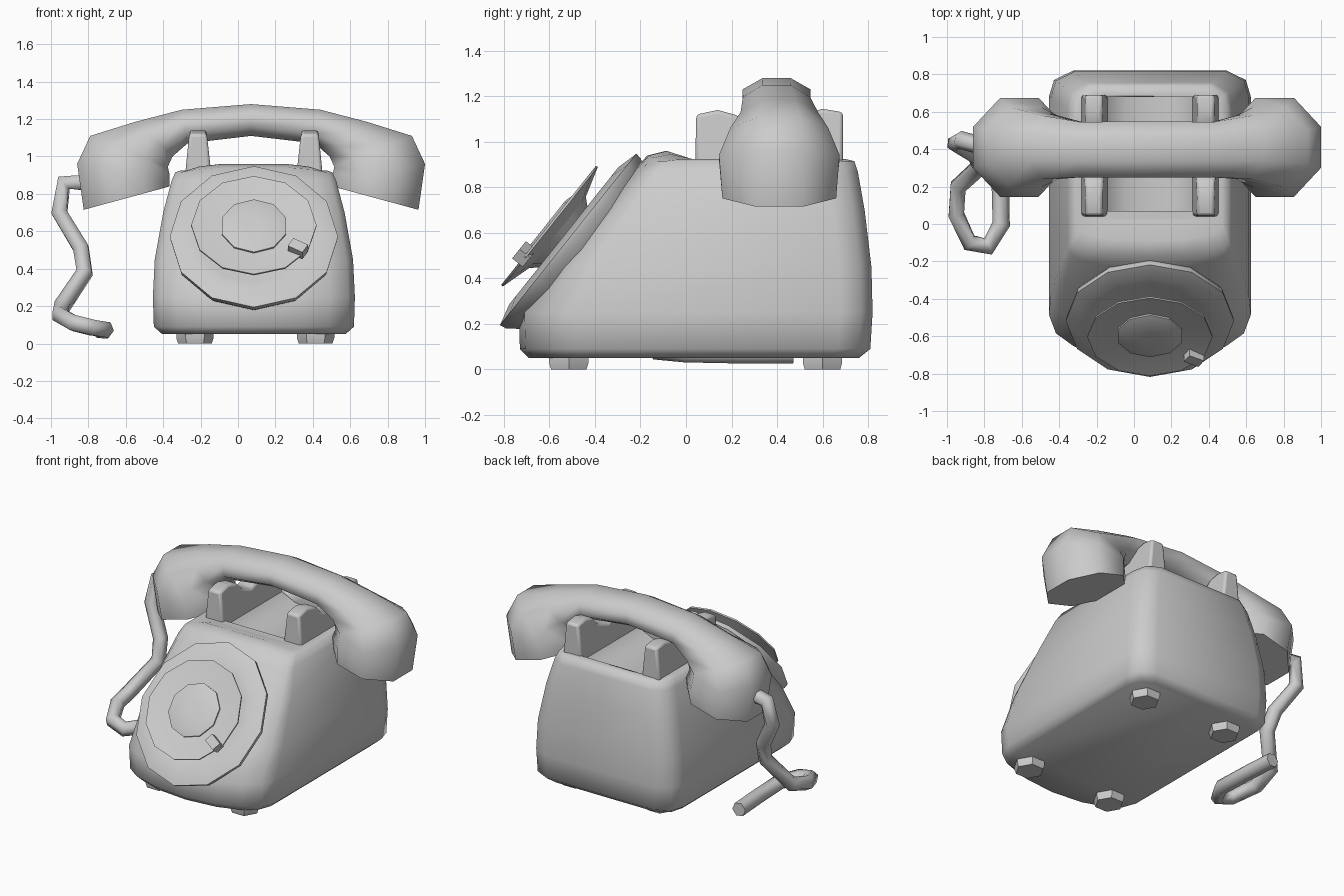
import bpy, bmesh, math
from mathutils import Vector, Matrix

if "Cube" in bpy.data.objects:
    bpy.data.objects.remove(bpy.data.objects["Cube"])

CX = 0.085                      # centre line of the body
TILT = math.radians(51.5)       # lean of the dial


def make(name, bm, angle=40):
    bmesh.ops.recalc_face_normals(bm, faces=bm.faces)
    mesh = bpy.data.meshes.new(name)
    bm.to_mesh(mesh)
    bm.free()
    ob = bpy.data.objects.new(name, mesh)
    bpy.context.collection.objects.link(ob)
    bpy.ops.object.select_all(action='DESELECT')
    ob.select_set(True)
    bpy.context.view_layer.objects.active = ob
    if angle:
        bpy.ops.object.shade_smooth_by_angle(angle=math.radians(angle))
    return ob


def loft(name, rings, angle=40, matrix=None):
    """Skin a list of equal-length closed rings and cap both ends."""
    bm = bmesh.new()
    vs = [[bm.verts.new(p) for p in r] for r in rings]
    n = len(rings[0])
    for a, b in zip(vs, vs[1:]):
        for i in range(n):
            j = (i + 1) % n
            bm.faces.new((a[i], a[j], b[j], b[i]))
    bm.faces.new(vs[0])
    bm.faces.new(vs[-1])
    if matrix:
        bm.transform(matrix)
    return make(name, bm, angle)


def turned(name, profile, sides, matrix, angle=30, sy=1.0):
    """Lathe a (radius, height) profile about local z."""
    rings = []
    for r, h in profile:
        ang = [2 * math.pi * i / sides - math.pi / 2 for i in range(sides)]
        rings.append([(r * math.cos(t), sy * r * math.sin(t), h) for t in ang])
    return loft(name, rings, angle, matrix)


# Body: stacked plan outlines, leaning back at the front
def body_ring(z, hw, yf, yb, bow, lift=0.0):
    half = [(0, yf, lift), (0.45 * hw, yf + 0.025 * bow, lift),
            (0.75 * hw, yf + 0.08 * bow, lift * 0.6), (0.93 * hw, yf + 0.15 * bow, 0),
            (hw, yf + 0.25 * bow, 0), (hw, yb - 0.14, 0),
            (0.95 * hw, yb - 0.05, 0), (0.76 * hw, yb, 0), (0, yb, 0)]
    right = [(CX + x, y, z + l) for x, y, l in half]
    left = [(CX - x, y, z + l) for x, y, l in half[-2:0:-1]]
    return right + left


body = loft("body", [
    body_ring(0.05, 0.49, -0.69, 0.76, 0.9),
    body_ring(0.09, 0.535, -0.73, 0.81, 1.0),
    body_ring(0.25, 0.54, -0.735, 0.82, 1.0),
    body_ring(0.45, 0.53, -0.60, 0.815, 0.85),
    body_ring(0.70, 0.485, -0.385, 0.785, 0.6),
    body_ring(0.87, 0.44, -0.235, 0.755, 0.4),
    body_ring(0.915, 0.42, -0.17, 0.74, 0.3, 0.025),
    body_ring(0.925, 0.39, -0.09, 0.70, 0.3, 0.035),
    body_ring(0.925, 0.37, 0.02, 0.69, 0.05)], 60)

# Recess between the cradle arms, with a curved trough floor
trough = []
for y in (0.07, 0.68):
    trough.append([(CX + 0.26 * math.cos(t), y, 0.95 + 0.12 * math.sin(t))
                   for t in [i * math.pi / 6 for i in range(12)]])
cutter = loft("recess_cutter", trough, 40)
cutter.hide_render = True
cutter.hide_set(True)
cut = body.modifiers.new("recess", 'BOOLEAN')
cut.operation = 'DIFFERENCE'
cut.object = cutter

# Cradle arms: a two-horned side profile, narrower towards the top
PRONG = [(0.04, 0.88), (0.045, 1.12), (0.14, 1.14), (0.23, 1.115), (0.28, 1.06), (0.37, 1.03),
         (0.47, 1.06), (0.53, 1.125), (0.60, 1.145), (0.69, 1.13), (0.69, 0.88)]
for side, label in ((-1, "left"), (1, "right")):
    def edge(outer):
        return [(CX + side * ((0.37 - 0.10 * (z - 0.88)) if outer else (0.225 + 0.11 * (z - 0.88))),
                 y, z) for y, z in PRONG]
    arm = loft("cradle_arm_" + label, [edge(True), edge(False)], 40)
    bev = arm.modifiers.new("bevel", 'BEVEL')
    bev.width = 0.015
    bev.segments = 2

# Handset: octagonal sections bending down into the two cups
HX, HY = 0.07, 0.41
# top/outer x z, bottom/inner x z, half width in y
STATIONS = [(0.00, 1.28, 0.00, 1.11, 0.15), (0.37, 1.25, 0.34, 1.07, 0.148),
            (0.62, 1.185, 0.42, 1.00, 0.17), (0.86, 1.11, 0.445, 0.945, 0.215),
            (0.93, 0.96, 0.435, 0.90, 0.265), (0.895, 0.715, 0.435, 0.84, 0.25)]


def handset_ring(st, s):
    a = Vector((HX + s * st[0], HY, st[1]))
    b = Vector((HX + s * st[2], HY, st[3]))
    mid, axis = (a + b) / 2, (a - b) / 2
    k = 1 / math.cos(math.pi / 8)
    yc = -0.012 if st[4] < 0.16 else 0
    return [mid + axis * (k * math.cos(t)) + Vector((0, yc + st[4] * k * math.sin(t), 0))
            for t in [math.pi / 8 + i * math.pi / 4 for i in range(8)]]


loft("handset", [handset_ring(s, -1) for s in STATIONS[::-1]]
     + [handset_ring(s, 1) for s in STATIONS[1:]], 60)

# Dial: backing plate, finger wheel, hub and stop
plate = Matrix.Translation((CX, -0.51, 0.565)) @ Matrix.Rotation(TILT, 4, 'X')
wheel = Matrix.Translation((CX, -0.60, 0.63)) @ Matrix.Rotation(TILT, 4, 'X')
turned("dial_plate", [(0.41, -0.07), (0.445, -0.02), (0.45, 0.01), (0.36, 0.035),
                      (0.30, 0.02), (0.02, 0.02)], 12, plate, 40, 1.07)
turned("finger_wheel", [(0.15, -0.10), (0.20, -0.045), (0.335, -0.005), (0.335, 0.005),
                        (0.20, -0.01), (0.02, -0.01)], 12, wheel, 30)
turned("dial_hub", [(0.18, -0.03), (0.18, 0.0), (0.13, 0.015), (0.02, 0.01)], 10, wheel, 30)
bm = bmesh.new()
bmesh.ops.create_cube(bm, size=1, matrix=wheel @ Matrix.Translation((0.235, -0.165, 0.01))
                      @ Matrix.Rotation(math.radians(-30), 4, 'Z')
                      @ Matrix.Diagonal((0.09, 0.06, 0.06, 1)))
make("finger_stop", bm, 0)

# Feet
for x in (-0.23, 0.415):
    for y in (-0.515, 0.6):
        turned("foot", [(0.09, 0), (0.10, 0.03), (0.10, 0.06)], 6,
               Matrix.Translation((x, y, 0)) @ Matrix.Rotation(math.pi / 6, 4, 'Z'))

# Cord hanging from the left cup and curling on the ground
CORD = [(-0.82, 0.42, 0.86), (-0.93, 0.45, 0.86), (-0.955, 0.43, 0.70), (-0.84, 0.36, 0.51),
        (-0.82, 0.31, 0.38), (-0.94, 0.20, 0.20), (-0.95, 0.05, 0.15), (-0.88, -0.10, 0.11),
        (-0.78, -0.12, 0.085), (-0.71, 0.0, 0.075), (-0.715, 0.25, 0.07), (-0.73, 0.47, 0.07)]
curve = bpy.data.curves.new("cord", 'CURVE')
curve.dimensions = '3D'
curve.bevel_depth = 0.048
curve.bevel_resolution = 1
curve.use_fill_caps = True
spline = curve.splines.new('POLY')
spline.points.add(len(CORD) - 1)
for p, co in zip(spline.points, CORD):
    p.co = (*co, 1)
spline.use_smooth = True
bpy.context.collection.objects.link(bpy.data.objects.new("cord", curve))
